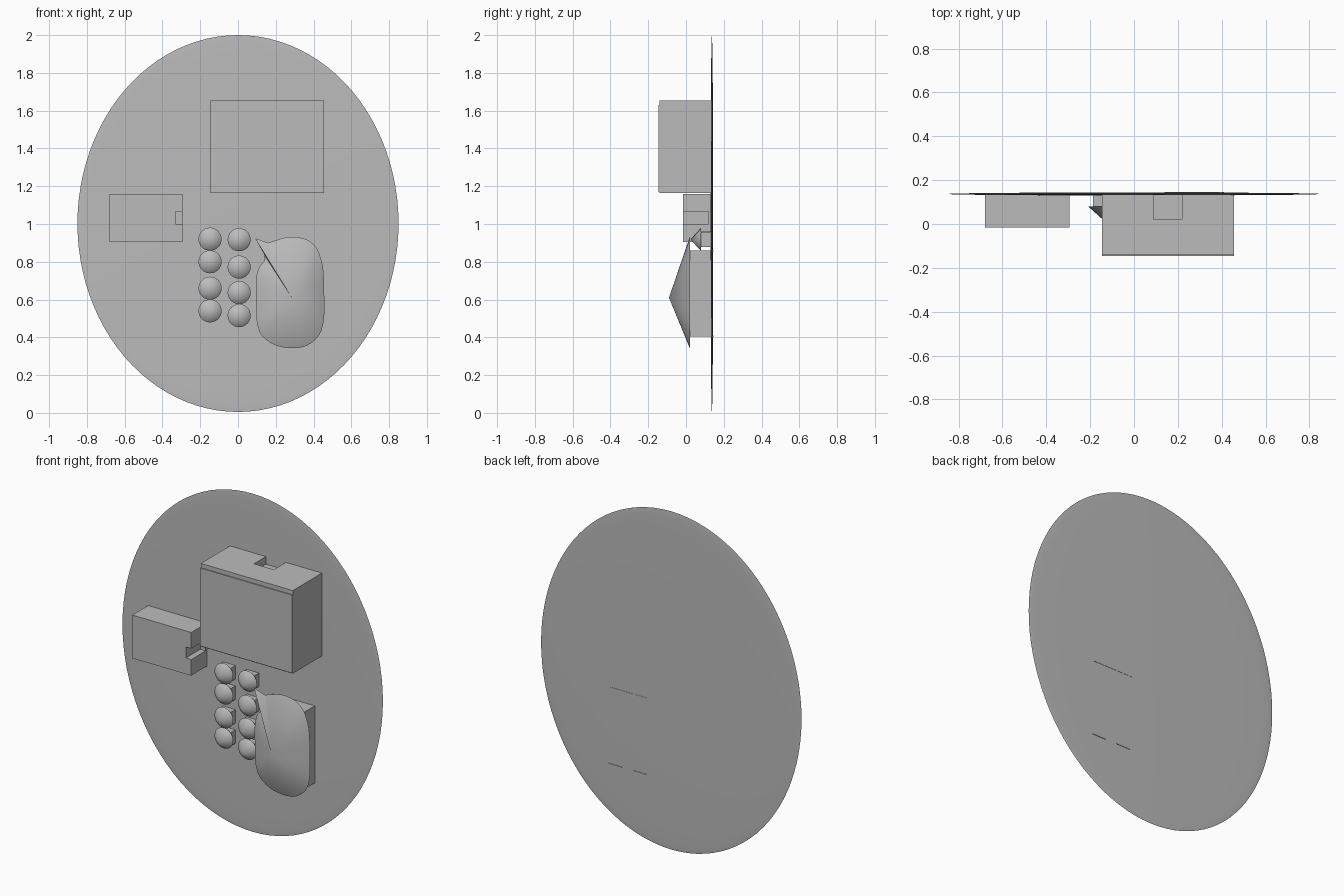
import bpy, bmesh, math
from mathutils import Vector, Matrix

cube = bpy.data.objects.get("Cube")
if cube:
    bpy.data.objects.remove(cube, do_unlink=True)

grey = bpy.data.materials.new("plain grey")
grey.use_nodes = True
GREY = (0.5, 0.5, 0.5, 1)
grey.diffuse_color = GREY
grey.node_tree.nodes["Principled BSDF"].inputs["Base Color"].default_value = GREY


def finish(bm, name, smooth=None):
    bmesh.ops.recalc_face_normals(bm, faces=bm.faces)
    mesh = bpy.data.meshes.new(name)
    bm.to_mesh(mesh)
    bm.free()
    mesh.materials.append(grey)
    obj = bpy.data.objects.new(name, mesh)
    bpy.context.collection.objects.link(obj)
    if smooth:
        bpy.ops.object.select_all(action='DESELECT')
        obj.select_set(True)
        bpy.context.view_layer.objects.active = obj
        bpy.ops.object.shade_smooth_by_angle(angle=math.radians(smooth))
    return obj


def box(name, x, y, z):
    """Box spanning the given (low, high) ranges."""
    bm = bmesh.new()
    bmesh.ops.create_cube(bm, size=1)
    for v in bm.verts:
        v.co = [(lo + hi) / 2 + c * (hi - lo) for c, (lo, hi) in zip(v.co, (x, y, z))]
    return finish(bm, name)


def cut(obj, cutter):
    """Carve the cutter out of the object and discard it."""
    mod = obj.modifiers.new("notch", 'BOOLEAN')
    mod.operation = 'DIFFERENCE'
    mod.solver = 'EXACT'
    mod.object = cutter
    bpy.context.view_layer.objects.active = obj
    bpy.ops.object.modifier_apply(modifier=mod.name)
    bpy.data.objects.remove(cutter, do_unlink=True)


def pointed_cap(name, outline, rim_y, apex, smooth):
    """Cone from an outline in the x-z plane to an apex in front."""
    bm = bmesh.new()
    rim = [bm.verts.new((x, rim_y, z)) for x, z in outline]
    tip = bm.verts.new(apex)
    bm.faces.new(rim)
    for a, b in zip(rim, rim[1:] + rim[:1]):
        bm.faces.new((a, b, tip))
    return finish(bm, name, smooth)


# Thin lens-shaped oval backing
bm = bmesh.new()
bmesh.ops.create_uvsphere(bm, u_segments=96, v_segments=24, radius=1)
bmesh.ops.transform(bm, verts=bm.verts,
                    matrix=Matrix.Translation((0, 0.137, 1.0025))
                    @ Matrix.Diagonal((0.85, 0.007, 0.9975, 1))
                    @ Matrix.Rotation(math.pi / 2, 4, 'X'))
finish(bm, "oval_backing", 60)

# Large upper box with a notch in its top and a front plate
upper = box("upper_box", (-0.145, 0.455), (-0.139, 0.135), (1.165, 1.655))
cut(upper, box("notch_cutter", (0.09, 0.22), (0.02, 0.2), (1.61, 1.7)))
box("upper_box_front_plate", (-0.145, 0.455), (-0.145, -0.138), (1.17, 1.63))

# Small side box with a groove in its inner end
side = box("side_box", (-0.68, -0.295), (-0.015, 0.135), (0.905, 1.16))
cut(side, box("groove_cutter", (-0.33, -0.2), (-0.03, 0.12), (1.0, 1.065)))

# Two columns of pointed buttons on square stems
columns = {-0.148: (0.92, 0.8, 0.66, 0.54), 0.006: (0.917, 0.772, 0.637, 0.515)}
R = 0.061
for x, heights in columns.items():
    for z in heights:
        ring = [(x + R * math.cos(a), z + R * math.sin(a))
                for a in (math.tau * i / 32 for i in range(32))]
        pointed_cap("button_cap", ring, 0.08, (x, 0.025, z), 40)
        box("button_stem", (x - 0.04, x + 0.04), (0.078, 0.135), (z - 0.04, z + 0.04))

# Large pointed cap with one sharp corner, rounded elsewhere
outline = [(0.09, 0.925), (0.16, 0.9), (0.28, 0.94), (0.4, 0.91), (0.45, 0.8),
           (0.457, 0.66), (0.457, 0.44), (0.38, 0.355), (0.28, 0.338), (0.18, 0.36),
           (0.1, 0.43), (0.095, 0.6), (0.095, 0.75), (0.15, 0.82)]
for step in range(2):
    corner, rest = outline[0], outline[1:]
    pts = [Vector(p) for p in rest]
    outline = [corner, rest[0]]
    for a, b in zip(pts, pts[1:]):
        outline += [tuple(a.lerp(b, 0.25)), tuple(a.lerp(b, 0.75))]
    outline.append(rest[-1])
pointed_cap("large_cap", outline, 0.02, (0.285, -0.09, 0.61), 40)
box("large_cap_body", (0.14, 0.41), (0.018, 0.138), (0.405, 0.86))

# Thin slivers where the body's edges break through the back
for x, z in (((0.14, 0.4), 0.858), ((0.15, 0.24), 0.406), ((0.32, 0.41), 0.406)):
    box("back_sliver", x, (0.136, 0.145), (z - 0.003, z + 0.003))
